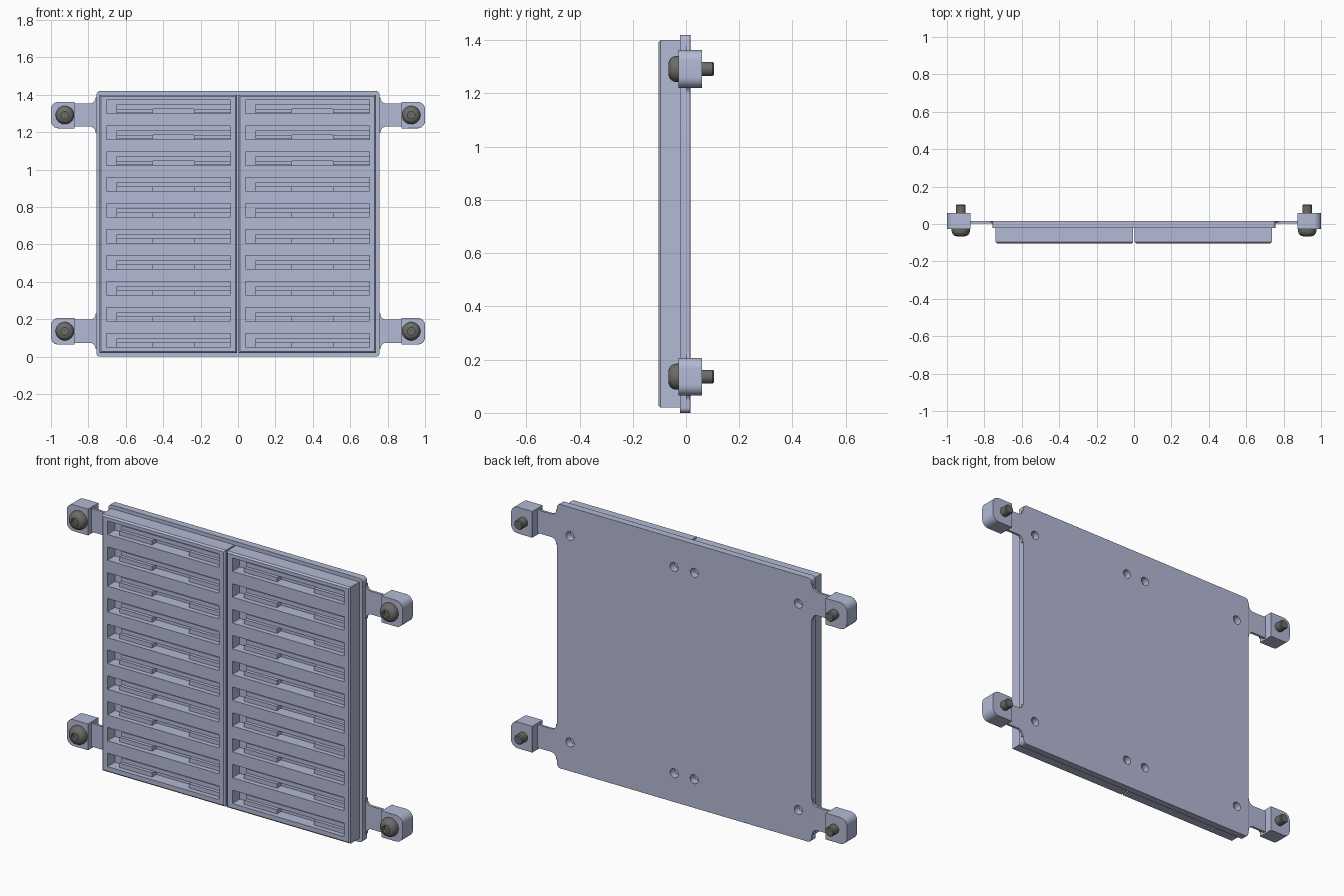
import bpy, bmesh, math
from mathutils import Vector, Matrix

if "Cube" in bpy.data.objects:
    bpy.data.objects.remove(bpy.data.objects["Cube"])


def material(name, rgb):
    m = bpy.data.materials.new(name)
    m.use_nodes = True
    m.diffuse_color = (*rgb, 1)
    m.node_tree.nodes["Principled BSDF"].inputs["Base Color"].default_value = (*rgb, 1)
    return m


BODY = material("pale lavender grey", (0.45, 0.49, 0.66))
STEEL = material("dark steel", (0.15, 0.148, 0.14))


def activate(ob):
    bpy.ops.object.select_all(action='DESELECT')
    ob.select_set(True)
    bpy.context.view_layer.objects.active = ob


def finish(ob, mat, bevel=0):
    ob.data.materials.clear()
    ob.data.materials.append(mat)
    activate(ob)
    bpy.ops.object.shade_smooth_by_angle(angle=math.radians(35))
    if bevel:
        b = ob.modifiers.new("soft edge", 'BEVEL')
        b.width, b.segments, b.limit_method = bevel, 2, 'ANGLE'
    return ob


def from_bmesh(name, bm, mat):
    bmesh.ops.recalc_face_normals(bm, faces=bm.faces)
    me = bpy.data.meshes.new(name)
    bm.to_mesh(me)
    bm.free()
    ob = bpy.data.objects.new(name, me)
    bpy.context.collection.objects.link(ob)
    return finish(ob, mat)


def rounded(corners, steps=8):
    """Fillet right-angled corners given as (x, z, radius)."""
    out = []
    for i, (x, z, r) in enumerate(corners):
        p = Vector((x, z))
        if r == 0:
            out.append(p)
            continue
        u = (Vector(corners[i - 1][:2]) - p).normalized()
        v = (Vector(corners[(i + 1) % len(corners)][:2]) - p).normalized()
        c = p + r * (u + v)
        for k in range(steps + 1):
            t = math.pi / 2 * k / steps
            out.append(c - r * (v * math.cos(t) + u * math.sin(t)))
    return out


def circle(x, z, r, n=24):
    return [Vector((x + r * math.cos(2 * math.pi * k / n),
                    z + r * math.sin(2 * math.pi * k / n))) for k in range(n)]


def sheet(name, loops, y0, y1, bevel=0):
    """Filled x-z outlines (later loops are holes), thick from y0 to y1."""
    cu = bpy.data.curves.new(name, 'CURVE')
    cu.dimensions, cu.fill_mode = '2D', 'BOTH'
    cu.extrude = (y1 - y0) / 2
    for loop in loops:
        sp = cu.splines.new('POLY')
        sp.points.add(len(loop) - 1)
        for pt, co in zip(sp.points, loop):
            pt.co = (co.x, co.y, 0, 1)
        sp.use_cyclic_u = True
    ob = bpy.data.objects.new(name, cu)
    bpy.context.collection.objects.link(ob)
    activate(ob)
    bpy.ops.object.convert(target='MESH')
    ob = bpy.context.object
    ob.data.transform(Matrix.Translation((0, (y0 + y1) / 2, 0)) @ Matrix.Rotation(math.pi / 2, 4, 'X'))
    bm = bmesh.new()
    bm.from_mesh(ob.data)
    bmesh.ops.remove_doubles(bm, verts=bm.verts, dist=0.0001)
    bmesh.ops.recalc_face_normals(bm, faces=bm.faces)
    bm.to_mesh(ob.data)
    bm.free()
    return finish(ob, BODY, bevel)


def add_box(bm, x0, x1, y0, y1, z0, z1):
    mat = Matrix.Translation(((x0 + x1) / 2, (y0 + y1) / 2, (z0 + z1) / 2))
    bmesh.ops.create_cube(bm, size=1, matrix=mat @ Matrix.Diagonal((x1 - x0, y1 - y0, z1 - z0, 1)))


# Back plate with mounting holes
W, H = 0.757, 1.42
PLATE_FRONT, PLATE_BACK = -0.022, 0.016
holes = [circle(x, z, 0.024) for x in (-0.68, -0.06, 0.06, 0.68) for z in (0.155, H - 0.155)]
outline = rounded([(-W, 0, 0.02), (W, 0, 0.02), (W, H, 0.02), (-W, H, 0.02)])
sheet("back_plate", [outline] + holes, PLATE_FRONT, PLATE_BACK, 0.003)

# Two slotted front panels
ROWS, PITCH, FIRST, HALF = 10, 0.1388, 0.088, 0.036
FRONT, FLOOR, EDGE = -0.104, -0.042, 0.008
PANEL_W, Z0, Z1 = 0.735, 0.02, 1.40
row_z = [FIRST + PITCH * i for i in range(ROWS)]


def panel(name, left):
    bm = bmesh.new()
    xs = [left + EDGE, left + 0.036, left + 0.701, left + PANEL_W - EDGE]
    zs = [Z0 + EDGE] + [z + s * HALF for z in row_z for s in (-1, 1)] + [Z1 - EDGE]
    grid = [[bm.verts.new((x, FRONT, z)) for x in xs] for z in zs]
    slots = []
    for j in range(len(zs) - 1):
        for i in range(3):
            f = bm.faces.new((grid[j][i], grid[j][i + 1], grid[j + 1][i + 1], grid[j + 1][i]))
            if i == 1 and j % 2:
                slots.append(f)
    rim = [e for e in bm.edges if e.is_boundary]
    # sink the slots
    for f in bmesh.ops.extrude_discrete_faces(bm, faces=slots)["faces"]:
        bmesh.ops.translate(bm, verts=f.verts, vec=(0, FLOOR - FRONT, 0))
    # chamfered rim, then side walls
    cx, cz = left + PANEL_W / 2, (Z0 + Z1) / 2
    for grow, y in ((EDGE, FRONT + EDGE), (0, PLATE_FRONT)):
        geom = bmesh.ops.extrude_edge_only(bm, edges=rim)["geom"]
        rim = [g for g in geom if isinstance(g, bmesh.types.BMEdge)]
        for v in [g for g in geom if isinstance(g, bmesh.types.BMVert)]:
            v.co.y = y
            if abs(abs(v.co.x - cx) - (PANEL_W / 2 - EDGE)) < 0.0001:
                v.co.x += math.copysign(grow, v.co.x - cx)
            if abs(abs(v.co.z - cz) - ((Z1 - Z0) / 2 - EDGE)) < 0.0001:
                v.co.z += math.copysign(grow, v.co.z - cz)
    bmesh.ops.contextual_create(bm, geom=rim)
    from_bmesh(name, bm, BODY)


def slot_ribs(name, left):
    # stepped rib with two tabs inside every slot
    bm = bmesh.new()
    for z in row_z:
        add_box(bm, left + 0.09, left + 0.70, -0.062, FLOOR + 0.001, z - 0.012, z + 0.01)
        for x in (0.09, 0.505):
            add_box(bm, left + x, left + x + 0.195, -0.08, FLOOR + 0.001, z - HALF + 0.001, z - 0.012)
    from_bmesh(name, bm, BODY)


for side, left in (("right", -0.74), ("left", 0.003)):
    panel(side + "_slotted_panel", left)
    slot_ribs(side + "_slot_ribs", left)


# Corner screws, turned from a profile
def screw(name, x, z):
    profile = [(0, -0.05), (0.02, -0.05), (0.02, -0.066), (0.031, -0.064), (0.041, -0.057),
               (0.047, -0.047), (0.049, -0.036), (0.049, -0.027), (0.026, -0.027),
               (0.026, 0.1), (0.022, 0.105), (0, 0.105)]
    bm = bmesh.new()
    vs = [bm.verts.new((r, y, 0)) for r, y in profile]
    es = [bm.edges.new(pair) for pair in zip(vs, vs[1:])]
    bmesh.ops.spin(bm, geom=vs + es, cent=(0, 0, 0), axis=(0, 1, 0), angle=2 * math.pi, steps=32)
    bmesh.ops.remove_doubles(bm, verts=bm.verts, dist=0.0002)
    bmesh.ops.translate(bm, verts=bm.verts, vec=(x, 0, z))
    from_bmesh(name, bm, STEEL)


# Mounting ears: filleted strap, clamp block and screw at each corner
for side, s in (("right", -1), ("left", 1)):
    for level, z in (("lower", 0.136), ("upper", 1.292)):
        tag = f"{level}_{side}_"
        strap = [(0.75, -0.095, 0), (0.762, -0.095, 0), (0.762, -0.062, 0.03), (0.89, -0.062, 0),
                 (0.89, 0.062, 0), (0.762, 0.062, 0.03), (0.762, 0.095, 0), (0.75, 0.095, 0)]
        # the fillet ends on the plate edge
        strap = [(s * x, z + dz, r) for x, dz, r in strap]
        sheet(tag + "strap", [rounded(strap)], 0.002, 0.015)
        block = [(0.873, -0.071, 0), (1, -0.071, 0.04), (1, 0.071, 0.04), (0.873, 0.071, 0)]
        sheet(tag + "clamp_block", [rounded([(s * x, z + dz, r) for x, dz, r in block])],
              -0.028, 0.06, 0.006)
        screw(tag + "screw", s * 0.926, z)
